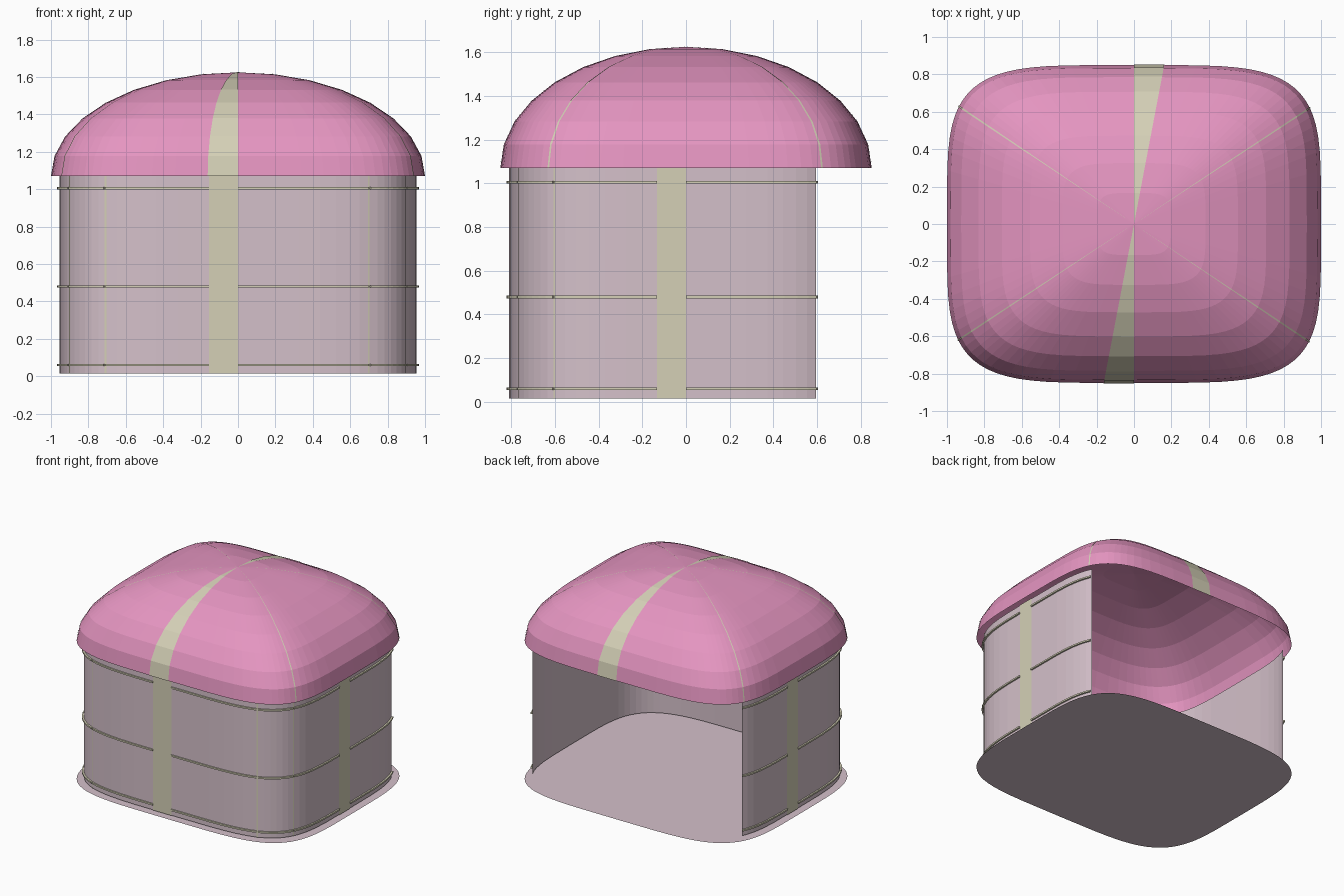
import bpy
import bmesh
from math import sin, cos, radians, pi

cube = bpy.data.objects.get("Cube")
if cube:
    bpy.data.objects.remove(cube, do_unlink=True)

DEPTH = 0.85      # plan depth relative to width
POWER = 2 / 4.5   # squareness of the rounded plan
EAVE, RISE = 1.07, 0.555
WALL = 0.954
STRIP = 0.95      # angular width of each strip, in degrees


def material(name, rgb):
    mat = bpy.data.materials.new(name)
    mat.use_nodes = True
    mat.diffuse_color = (*rgb, 1)
    bsdf = mat.node_tree.nodes["Principled BSDF"]
    bsdf.inputs["Base Color"].default_value = (*rgb, 1)
    bsdf.inputs["Roughness"].default_value = 0.8
    return mat


pink = material("rose pink", (0.78, 0.30, 0.53))
pale = material("pale mauve", (0.66, 0.53, 0.59))
khaki = material("pale khaki", (0.66, 0.63, 0.47))


def plan(deg, r, z):
    """Point on the rounded rectangular plan, scaled by r."""
    c, s = cos(radians(deg)), sin(radians(deg))
    x = abs(c) ** POWER * (1 if c > 0 else -1) if abs(c) > 1e-9 else 0
    y = abs(s) ** POWER * (1 if s > 0 else -1) if abs(s) > 1e-9 else 0
    return (r * x, r * y * DEPTH, z)


def angles(start, end, step=5):
    inner = [a for a in range(0, 721, step) if start < a < end]
    return [start, *inner, end]


def sweep(name, spans, profile, mat, closed=False):
    """Sweep an (r, z) profile around the plan over each angular span."""
    bm = bmesh.new()
    for start, end in spans:
        rows = [[bm.verts.new(plan(a, r, z)) for r, z in profile]
                for a in angles(start, end)]
        count = len(profile)
        for a, b in zip(rows, rows[1:]):
            for i in range(count if closed else count - 1):
                j = (i + 1) % count
                bm.faces.new((a[i], b[i], b[j], a[j]))
        if closed:
            bm.faces.new(rows[0])
            bm.faces.new(rows[-1][::-1])
    bmesh.ops.remove_doubles(bm, verts=bm.verts, dist=1e-5)
    bmesh.ops.dissolve_degenerate(bm, edges=bm.edges, dist=1e-6)
    return finish(name, bm, mat)


def finish(name, bm, mat):
    mesh = bpy.data.meshes.new(name)
    bm.to_mesh(mesh)
    bm.free()
    mesh.materials.append(mat)
    obj = bpy.data.objects.new(name, mesh)
    bpy.context.collection.objects.link(obj)
    return obj


# Floor sheet
bm = bmesh.new()
bm.faces.new([bm.verts.new(plan(a, 1, 0)) for a in range(0, 360, 5)])
finish("floor", bm, pale)

# Domed roof and its strips
arc = [i * pi / 16 for i in range(8, -1, -1)]


def dome_profile(lift):
    return [((1 + lift) * sin(p), EAVE + (RISE + lift) * cos(p)) for p in arc]


sweep("roof", [(0, 360)], dome_profile(0), pink)
sweep("roof_strips", [(a - STRIP, a) for a in range(30, 360, 60)],
      dome_profile(0.003), khaki)

# Walls, open at the back
sweep("walls", [(150, 390)], [(WALL, 0.015), (WALL, EAVE)], pale)
joints = range(180, 361, 30)
sweep("wall_strips", [(a - STRIP, a) for a in joints],
      [(WALL + 0.004, 0.015), (WALL + 0.004, EAVE)], khaki)

# Horizontal rails between the upright strips
bays = [(a, a + 30 - STRIP) for a in range(150, 390, 30)]
for label, z in (("lower", 0.06), ("middle", 0.48), ("upper", 1.005)):
    inner, outer, half = WALL + 0.001, WALL + 0.013, 0.006
    sweep(label + "_rail", bays,
          [(inner, z - half), (outer, z - half),
           (outer, z + half), (inner, z + half)], khaki, closed=True)
